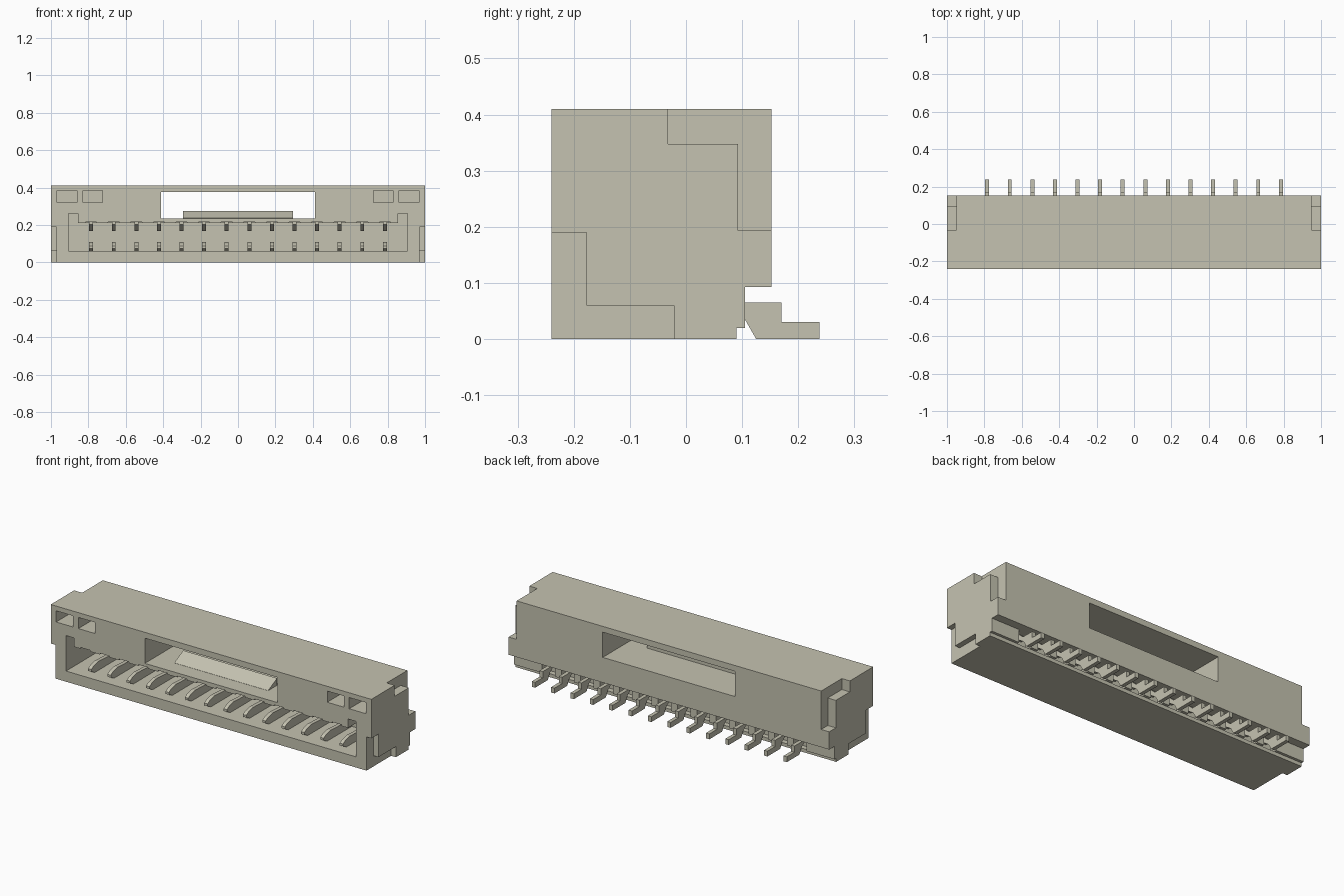
import bpy
import bmesh

cube = bpy.data.objects.get("Cube")
if cube:
    bpy.data.objects.remove(cube, do_unlink=True)

mat = bpy.data.materials.new("warm_grey_plastic")
mat.use_nodes = True
COLOUR = (0.56, 0.545, 0.44, 1)
mat.diffuse_color = COLOUR
mat.node_tree.nodes["Principled BSDF"].inputs["Base Color"].default_value = COLOUR


def prism(name, profile, x0, x1):
    """Extrude a (y, z) profile along x."""
    bm = bmesh.new()
    face = bm.faces.new([bm.verts.new((x0, y, z)) for y, z in profile])
    out = bmesh.ops.extrude_face_region(bm, geom=[face])
    verts = [v for v in out["geom"] if isinstance(v, bmesh.types.BMVert)]
    bmesh.ops.translate(bm, verts=verts, vec=(x1 - x0, 0, 0))
    bmesh.ops.recalc_face_normals(bm, faces=bm.faces)
    mesh = bpy.data.meshes.new(name)
    bm.to_mesh(mesh)
    bm.free()
    mesh.materials.append(mat)
    ob = bpy.data.objects.new(name, mesh)
    bpy.context.collection.objects.link(ob)
    return ob


def box(name, x0, x1, y0, y1, z0, z1):
    return prism(name, [(y0, z0), (y1, z0), (y1, z1), (y0, z1)], x0, x1)


def cut(target, cutter):
    mod = target.modifiers.new("cut", "BOOLEAN")
    mod.operation = "DIFFERENCE"
    mod.solver = "EXACT"
    mod.object = cutter
    cutter.hide_render = True
    bpy.context.view_layer.objects.active = target
    bpy.ops.object.modifier_apply(modifier=mod.name)
    bpy.data.objects.remove(cutter, do_unlink=True)


PINS = 14
PITCH = 0.1208
pin_x = [(i - (PINS - 1) / 2) * PITCH for i in range(PINS)]
FRONT, BACK, TOP = -0.24, 0.152, 0.41

# Housing with stepped rear underside
housing = prism("housing", [(FRONT, 0), (0.09, 0), (0.09, 0.02), (0.105, 0.02),
                            (0.105, 0.093), (BACK, 0.093), (BACK, TOP), (FRONT, TOP)], -1, 1)

# Plug cavity and through window
cut(housing, box("cavity", -0.905, 0.905, -0.3, 0.05, 0.06, 0.21))
cut(housing, box("window", -0.413, 0.413, -0.3, 0.3, 0.235, 0.377))

for s in (-1, 1):
    def side_box(a, b, *yz):
        cut(housing, box("side_cut", min(s * a, s * b), max(s * a, s * b), *yz))
    # Keying slots, front pockets
    side_box(0.855, 0.905, -0.3, 0.05, 0.1, 0.26)
    side_box(0.725, 0.828, -0.3, -0.09, 0.32, 0.383)
    side_box(0.862, 0.967, -0.3, -0.09, 0.32, 0.383)
    # L-shaped recesses on the end faces
    lower = [(-0.3, -0.1), (-0.021, -0.1), (-0.021, 0.06), (-0.177, 0.06),
             (-0.177, 0.19), (-0.3, 0.19)]
    upper = [(-0.032, 0.5), (-0.032, 0.348), (0.093, 0.348), (0.093, 0.193),
             (0.3, 0.193), (0.3, 0.5)]
    for profile, depth in ((lower, 0.97), (upper, 0.95)):
        cut(housing, prism("end_recess", profile, s * depth, s * 1.1))

# Contact slots in the cavity ceiling and at the rear
for x in pin_x:
    cut(housing, box("ceiling_slot", x - 0.03, x + 0.03, -0.3, 0.04, 0.19, 0.217))
    cut(housing, box("rear_slot", x - 0.04, x + 0.04, 0.06, 0.2, 0.02, 0.093))

# Latch wedge on the window floor
prism("latch_wedge", [(-0.15, 0.23), (-0.07, 0.23), (-0.07, 0.275), (-0.15, 0.236)],
      -0.293, 0.293)

# Contacts: lower blade with foot, and a tapered upper stub
blade = [(-0.2, 0.075), (-0.17, 0.06), (0.07, 0.06), (0.105, 0.035), (0.125, 0),
         (0.238, 0), (0.238, 0.03), (0.17, 0.03), (0.17, 0.065), (0.1, 0.065),
         (0.06, 0.1), (-0.14, 0.11), (-0.18, 0.1), (-0.2, 0.088)]
stub = [(-0.12, 0.203), (-0.07, 0.167), (0.055, 0.167), (0.055, 0.218), (-0.12, 0.218)]
for i, x in enumerate(pin_x):
    prism(f"contact_blade_{i + 1}", blade, x - 0.0105, x + 0.0105)
    prism(f"contact_stub_{i + 1}", stub, x - 0.0105, x + 0.0105)
